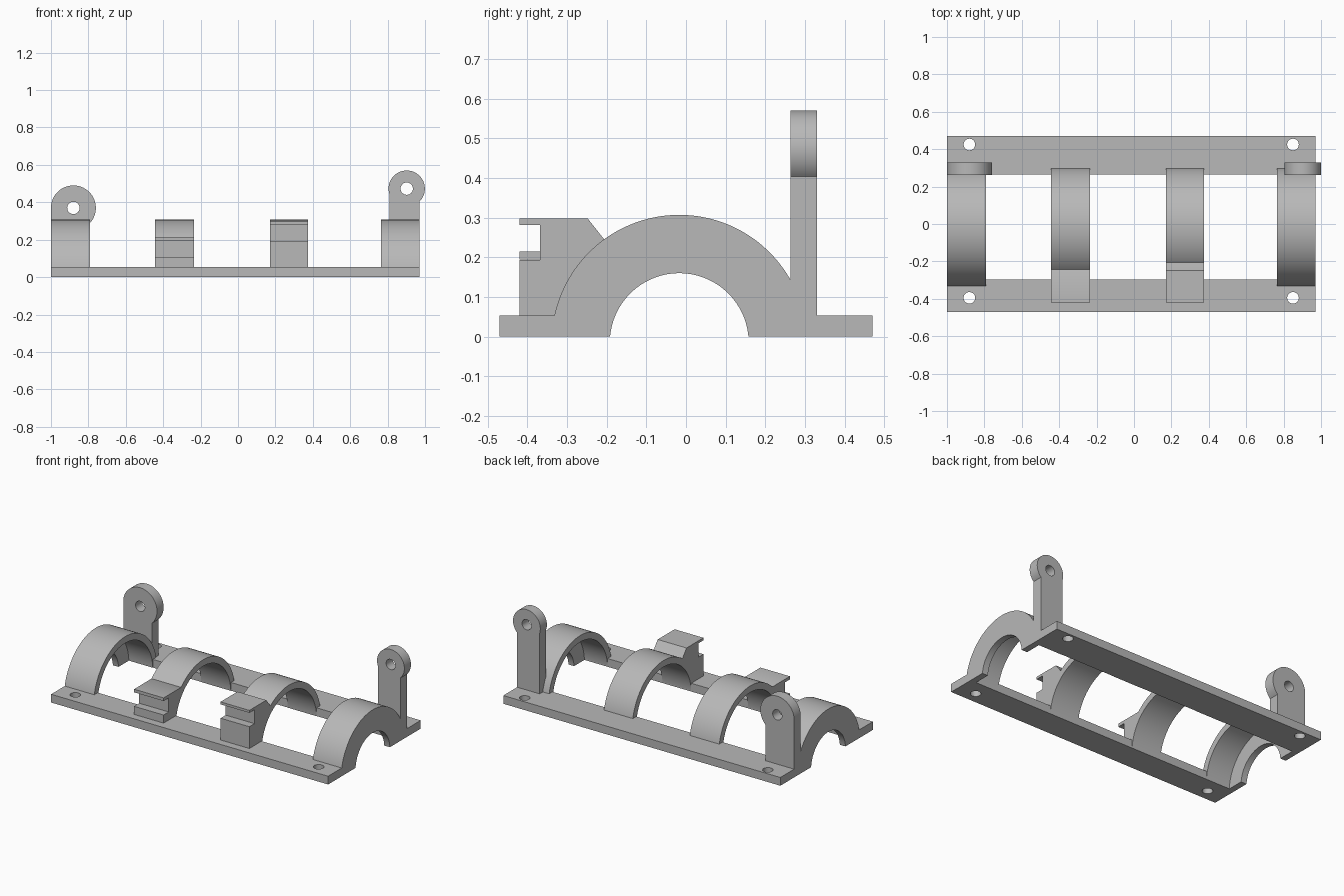
import bpy
import bmesh
from math import pi, sin, cos, asin, acos, radians
from mathutils import Matrix

cube = bpy.data.objects.get("Cube")
if cube:
    bpy.data.objects.remove(cube, do_unlink=True)

grey = bpy.data.materials.new("plain grey")
grey.use_nodes = True
COLOUR = (0.48, 0.48, 0.48, 1)
grey.diffuse_color = COLOUR
grey.node_tree.nodes["Principled BSDF"].inputs["Base Color"].default_value = COLOUR

# Profile planes: local (u, v, w) to model axes
PLANES = {
    "xy": Matrix.Identity(4),
    "yz": Matrix(((0, 0, 1, 0), (1, 0, 0, 0), (0, 1, 0, 0), (0, 0, 0, 1))),
    "xz": Matrix(((1, 0, 0, 0), (0, 0, -1, 0), (0, 1, 0, 0), (0, 0, 0, 1))),
}


def arc(cu, cv, r, a0, a1, n=64):
    return [(cu + r * cos(a0 + (a1 - a0) * i / n),
             cv + r * sin(a0 + (a1 - a0) * i / n)) for i in range(n + 1)]


def circle(cu, cv, r):
    return arc(cu, cv, r, 0, 2 * pi, 40)[:-1]


def extrude(name, plane, loops, lo, hi):
    """Extrude an outline (the first loop) with holes (the rest) from lo to hi."""
    curve = bpy.data.curves.new(name, "CURVE")
    curve.dimensions = "2D"
    curve.fill_mode = "BOTH"
    curve.extrude = (hi - lo) / 2
    for loop in loops:
        spline = curve.splines.new("POLY")
        spline.points.add(len(loop) - 1)
        for point, (u, v) in zip(spline.points, loop):
            point.co = (u, v, 0, 1)
        spline.use_cyclic_u = True
    temp = bpy.data.objects.new(name + "_profile", curve)
    bpy.context.collection.objects.link(temp)
    bpy.context.view_layer.update()
    graph = bpy.context.evaluated_depsgraph_get()
    mesh = bpy.data.meshes.new_from_object(temp.evaluated_get(graph))
    bpy.data.objects.remove(temp, do_unlink=True)

    centre = (hi + lo) / 2 * (-1 if plane == "xz" else 1)
    mesh.transform(PLANES[plane] @ Matrix.Translation((0, 0, centre)))
    bm = bmesh.new()
    bm.from_mesh(mesh)
    bmesh.ops.remove_doubles(bm, verts=bm.verts, dist=1e-5)
    bmesh.ops.recalc_face_normals(bm, faces=bm.faces)
    bm.to_mesh(mesh)
    bm.free()
    mesh.name = name
    mesh.materials.clear()
    mesh.materials.append(grey)
    mesh.shade_smooth()
    mesh.set_sharp_from_angle(angle=radians(30))
    obj = bpy.data.objects.new(name, mesh)
    bpy.context.collection.objects.link(obj)
    return obj


# Main dimensions
X0, X1 = -1.0, 0.97
BASE = 0.053
CY, CZ = -0.017, -0.015
OUTER, INNER, BORE = 0.322, 0.28, 0.175
WALL = 0.04


def half_ring(inner):
    a, b = asin(-CZ / OUTER), asin(-CZ / inner)
    return arc(CY, CZ, OUTER, a, pi - a) + arc(CY, CZ, inner, pi - b, b)


# Base rails with screw holes
for name, y0, y1, hole_y in (("front_rail", -0.47, -0.296, -0.395),
                             ("back_rail", 0.264, 0.47, 0.425)):
    outline = [(X0, y0), (X1, y0), (X1, y1), (X0, y1)]
    holes = [circle(x, hole_y, 0.031) for x in (-0.88, 0.85)]
    extrude(name, "xy", [outline] + holes, 0, BASE)

# Arched saddles
for name, x0, x1 in (("right_end_arch", X0, -0.79), ("right_middle_arch", -0.445, -0.235),
                     ("left_middle_arch", 0.17, 0.375), ("left_end_arch", 0.765, X1)):
    extrude(name, "yz", [half_ring(INNER)], x0, x1)

# End walls with the smaller bore
extrude("right_end_wall", "yz", [half_ring(BORE)], X0, X0 + WALL)
extrude("left_end_wall", "yz", [half_ring(BORE)], X1 - WALL, X1)


# Front hooks: column, slot and lip, following the arch behind
def hook(name, x0, x1, slot, lip, top, back):
    end = back[-1]
    start_angle = acos((end[0] - CY) / OUTER)
    foot_angle = pi - asin((BASE - 0.01 - CZ) / OUTER)
    front, recess = -0.42, -0.368
    outline = arc(CY, CZ, OUTER - 0.004, start_angle, foot_angle, 24)
    outline += [(front, BASE - 0.01), (front, slot), (recess, slot), (recess, lip),
                (front, lip), (front, top)] + back
    extrude(name, "yz", [outline], x0, x1)


hook("right_hook", -0.445, -0.235, 0.105, 0.195, 0.215, [(-0.241, 0.215)])
hook("left_hook", 0.17, 0.375, 0.193, 0.282, 0.298, [(-0.248, 0.298), (-0.206, 0.245)])


# Upright ears with pivot holes
def ear(name, x0, x1, cx, cz, r):
    a0 = -acos((x1 - cx) / r)
    a1 = pi + acos(min(1, (cx - x0) / r))
    outline = [(x0, 0.01), (x1, 0.01)] + arc(cx, cz, r, a0, a1)
    extrude(name, "xz", [outline, circle(cx, cz, 0.033)], 0.263, 0.33)


ear("right_ear", X0, -0.795, -0.88, 0.37, 0.12)
ear("left_ear", 0.81, X1, 0.902, 0.473, 0.097)
